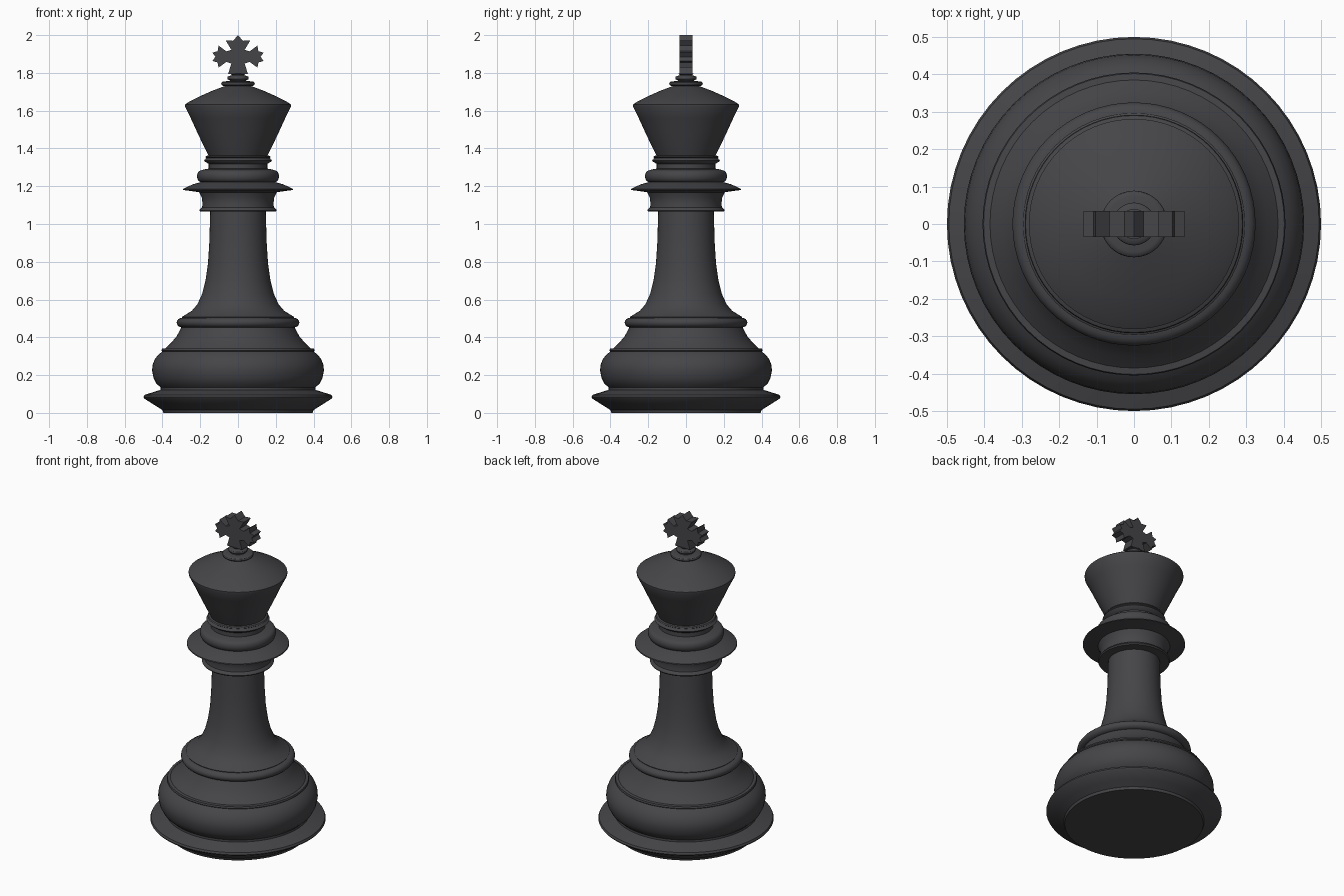
import bpy, bmesh, math

SEGS = 64
mat = bpy.data.materials.new("dark_grey")
mat.diffuse_color = (0.06, 0.06, 0.066, 1)


def finish(name, bm, smooth):
    bmesh.ops.recalc_face_normals(bm, faces=bm.faces)
    mesh = bpy.data.meshes.new(name)
    bm.to_mesh(mesh)
    bm.free()
    mesh.materials.append(mat)
    ob = bpy.data.objects.new(name, mesh)
    bpy.context.collection.objects.link(ob)
    if smooth:
        bpy.ops.object.select_all(action='DESELECT')
        ob.select_set(True)
        bpy.context.view_layer.objects.active = ob
        bpy.ops.object.shade_smooth_by_angle(angle=math.radians(32))
    return ob


def lathe(name, profile):
    """Turn a list of (radius, height) points around z."""
    bm = bmesh.new()
    rings = []
    for r, z in profile:
        if r == 0:
            rings.append([bm.verts.new((0, 0, z))] * SEGS)
        else:
            rings.append([bm.verts.new((r * math.cos(2 * math.pi * i / SEGS),
                                        r * math.sin(2 * math.pi * i / SEGS), z))
                          for i in range(SEGS)])
    for a, b in zip(rings, rings[1:]):
        for i in range(SEGS):
            j = (i + 1) % SEGS
            quad = list(dict.fromkeys((a[i], a[j], b[j], b[i])))
            bm.faces.new(quad)
    finish(name, bm, True)
    # outward normals on open shells
    me = bpy.data.objects[name].data
    if sum(p.normal.x * p.center.x + p.normal.y * p.center.y for p in me.polygons) < 0:
        me.flip_normals()


def bead(r, z, dr, dz, n=8):
    """Half-round moulding bulging out from radius r."""
    return [(r + dr * math.cos(t), z + dz * math.sin(t))
            for t in (-math.pi / 2 + math.pi * k / n for k in range(n + 1))]


# Foot with flared rim
lathe("foot", [(0, 0), (0.395, 0), (0.40, 0.015), (0.44, 0.04), (0.495, 0.075),
               (0.50, 0.083), (0.495, 0.095), (0.455, 0.108), (0.41, 0.122), (0.41, 0.135)])
# Rounded body
lathe("body", [(0.41, 0.135), (0.432, 0.155), (0.447, 0.185), (0.455, 0.225),
               (0.452, 0.255), (0.44, 0.285), (0.42, 0.31), (0.40, 0.325),
               (0.405, 0.33), (0.402, 0.34), (0.385, 0.342), (0.355, 0.37),
               (0.325, 0.405), (0.30, 0.452)])
# Moulding above the body
lathe("lower_ring", bead(0.295, 0.478, 0.03, 0.026) + [(0.297, 0.508), (0.285, 0.515)])
# Tapering stem
lathe("stem", [(0.285, 0.515), (0.245, 0.54), (0.215, 0.575), (0.19, 0.63),
               (0.172, 0.70), (0.159, 0.79), (0.152, 0.90), (0.149, 1.0), (0.147, 1.065)])
# Collar with wide flange
lathe("collar", [(0.147, 1.065), (0.20, 1.065), (0.205, 1.072), (0.20, 1.08),
                 (0.19, 1.088), (0.188, 1.11), (0.192, 1.14), (0.205, 1.168),
                 (0.25, 1.175), (0.292, 1.18), (0.29, 1.186), (0.24, 1.21), (0.195, 1.222)])
lathe("upper_ring", bead(0.195, 1.253, 0.022, 0.031) + [(0.175, 1.29), (0.155, 1.293)])
lathe("neck", [(0.155, 1.293), (0.155, 1.318), (0.176, 1.331), (0.18, 1.337),
               (0.172, 1.344), (0.168, 1.35), (0.173, 1.354), (0.168, 1.36), (0.157, 1.363)])
# Flared head with sloping crown
lathe("head", [(0.157, 1.363), (0.185, 1.42), (0.218, 1.49), (0.25, 1.56), (0.281, 1.622),
               (0.281, 1.632), (0.255, 1.65), (0.2, 1.677), (0.135, 1.706), (0.07, 1.73)])
# Stacked finial rings
lathe("finial", [(0.07, 1.73)] + bead(0.075, 1.743, 0.014, 0.012, 6)
      + [(0.045, 1.757)] + bead(0.043, 1.773, 0.014, 0.012, 6)
      + [(0.032, 1.788), (0.04, 1.796), (0, 1.80)])

# Cross: right half outline, mirrored and extruded along y
half = [(0, 2.0), (0.026, 1.97), (0.065, 1.972), (0.035, 1.922),
        (0.062, 1.914), (0.103, 1.945), (0.108, 1.915), (0.135, 1.907),
        (0.12, 1.885), (0.135, 1.863), (0.108, 1.855), (0.103, 1.828),
        (0.062, 1.858), (0.035, 1.85), (0.052, 1.795)]
outline = half + [(-x, z) for x, z in reversed(half[1:])]
bm = bmesh.new()
face = bm.faces.new([bm.verts.new((x, -0.035, z)) for x, z in outline])
ext = bmesh.ops.extrude_face_region(bm, geom=[face], use_keep_orig=True)
bmesh.ops.translate(bm, vec=(0, 0.07, 0),
                    verts=[g for g in ext["geom"] if isinstance(g, bmesh.types.BMVert)])
finish("top_cross", bm, False)
